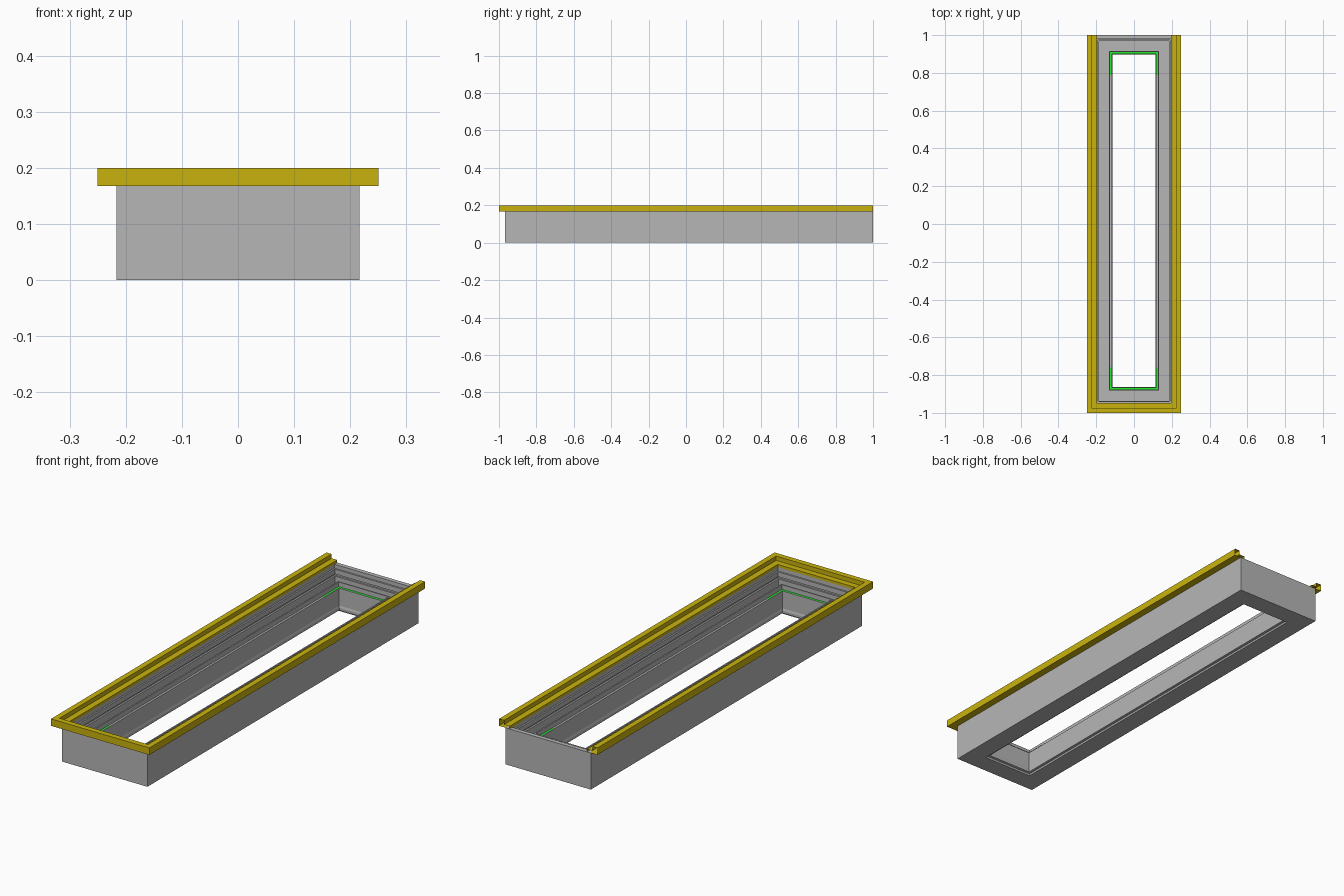
import bpy, bmesh

if "Cube" in bpy.data.objects:
    bpy.data.objects.remove(bpy.data.objects["Cube"])

HX, Y0, Y1 = 0.2165, -0.9665, 1.0     # outer faces of the tray wall


def material(name, color):
    m = bpy.data.materials.new(name)
    m.diffuse_color = color
    m.use_nodes = True
    m.node_tree.nodes["Principled BSDF"].inputs["Base Color"].default_value = m.diffuse_color
    return m


def sweep(name, profile, path, closed_path, mat, closed_profile=True):
    """Sweep an (inset, z) profile along mitred corners (x, y, inward x, inward y)."""
    bm = bmesh.new()
    rows = [[bm.verts.new((x + ix * d, y + iy * d, z)) for d, z in profile]
            for x, y, ix, iy in path]
    n = len(profile)
    count = len(rows) if closed_path else len(rows) - 1
    for i in range(count):
        a, b = rows[i], rows[(i + 1) % len(rows)]
        for j in range(n if closed_profile else n - 1):
            k = (j + 1) % n
            bm.faces.new((a[j], a[k], b[k], b[j]))
    bmesh.ops.recalc_face_normals(bm, faces=bm.faces[:])
    if not closed_profile:          # flat strips face up
        for f in bm.faces:
            f.normal_update()
            if f.normal.z < 0:
                f.normal_flip()
    mesh = bpy.data.meshes.new(name)
    bm.to_mesh(mesh)
    bm.free()
    mesh.materials.append(mat)
    ob = bpy.data.objects.new(name, mesh)
    bpy.context.collection.objects.link(ob)
    return ob


grey = material("grey_metal", (0.47, 0.47, 0.47, 1))
yellow = material("yellow_trim", (0.59, 0.45, 0.004, 1))
green = material("green_light", (0.02, 0.85, 0.03, 1))

loop = [(-HX, Y0, 1, 1), (HX, Y0, -1, 1), (HX, Y1, -1, -1), (-HX, Y1, 1, -1)]


def u_path(end_y, open_y, inward):
    """Three-sided path: across end_y, with both arms running to open_y."""
    return [(-HX, open_y, 1, 0), (-HX, end_y, 1, inward),
            (HX, end_y, -1, inward), (HX, open_y, -1, 0)]


# Tray wall: ribbed inner wall, channel, raised lip, light ledge, opening
tray = [(0, 0), (0, 0.168), (0.020, 0.168), (0.020, 0.150), (0.027, 0.150),
        (0.027, 0.128), (0.022, 0.128), (0.022, 0.120), (0.030, 0.120),
        (0.030, 0.086), (0.084, 0.086), (0.084, 0.132), (0.090, 0.132),
        (0.090, 0.110), (0.100, 0.110), (0.100, 0.030), (0.1025, 0.022),
        (0.1025, 0.010), (0.092, 0.008), (0.090, 0)]
sweep("tray_wall", tray, loop, True, grey)

# Yellow rim on three sides, hollow and open at the back
rim = [(-0.0335, 0.168), (-0.0335, 0.2), (-0.008, 0.2), (-0.008, 0.180),
       (0.020, 0.180), (0.020, 0.168)]
sweep("yellow_rim", rim, u_path(Y0, Y1, 1), False, yellow)

# Green strips resting on the inner ledge at both ends
strip = [(0.0902, 0.111), (0.1, 0.111)]
sweep("front_light_strip", strip, u_path(Y0, -0.76, 1), False, green, False)
sweep("back_light_strip", strip, u_path(Y1, 0.79, -1), False, green, False)
